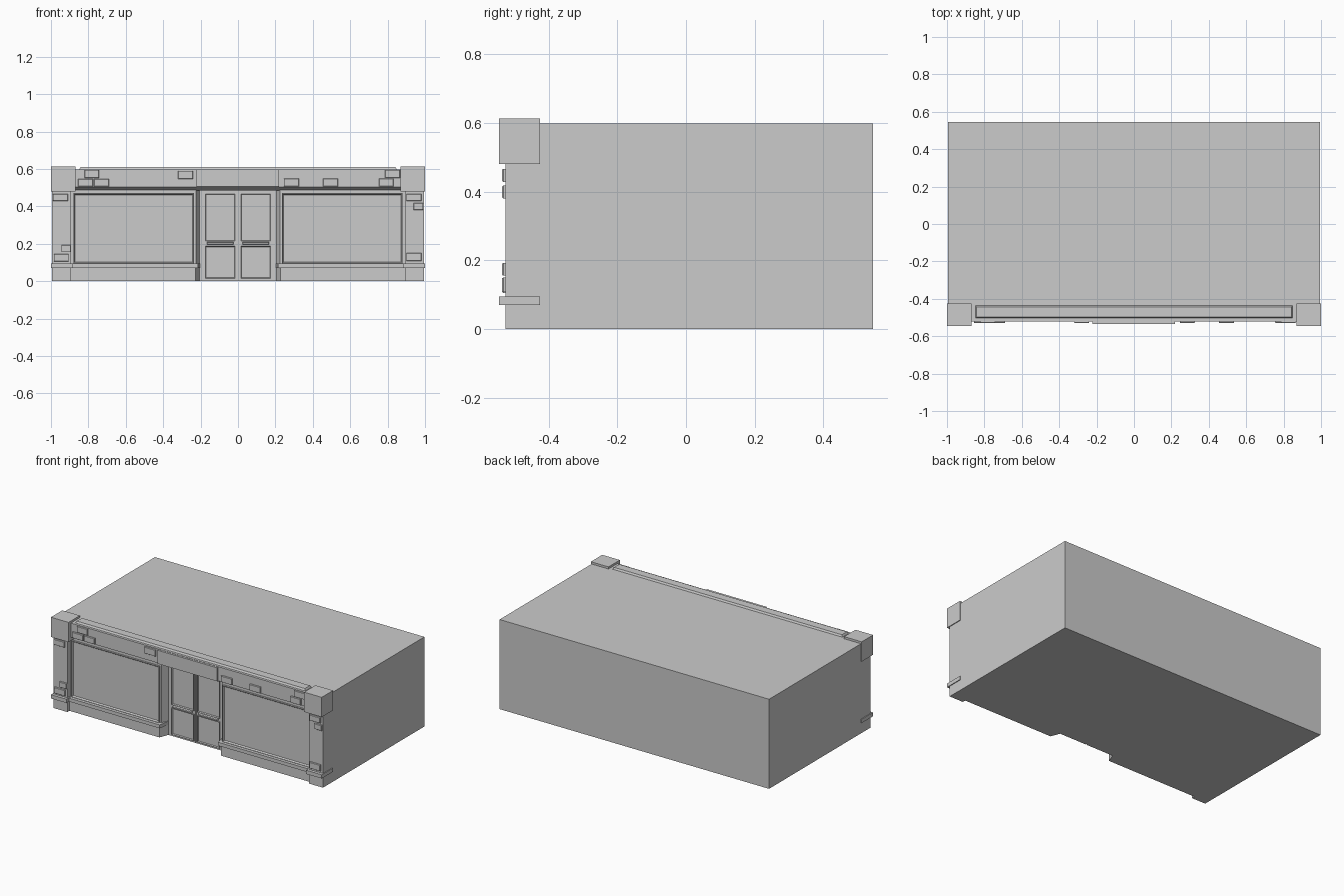
import bpy, bmesh

if "Cube" in bpy.data.objects:
    bpy.data.objects.remove(bpy.data.objects["Cube"])


def finish(name, bm):
    bmesh.ops.recalc_face_normals(bm, faces=bm.faces)
    me = bpy.data.meshes.new(name)
    bm.to_mesh(me)
    bm.free()
    ob = bpy.data.objects.new(name, me)
    bpy.context.collection.objects.link(ob)
    return ob


def box_bm(x0, x1, y0, y1, z0, z1):
    bm = bmesh.new()
    bmesh.ops.create_cube(bm, size=1)
    for v in bm.verts:
        v.co.x = x1 if v.co.x > 0 else x0
        v.co.y = y1 if v.co.y > 0 else y0
        v.co.z = z1 if v.co.z > 0 else z0
    return bm


def box(name, *dims):
    return finish(name, box_bm(*dims))


def panel(name, x0, x1, y0, y1, z0, z1, border, bevel, depth):
    """Box whose front face has a border and a bevelled recess (or raise)."""
    bm = box_bm(x0, x1, y0, y1, z0, z1)
    bm.normal_update()
    face = min(bm.faces, key=lambda f: f.calc_center_median().y)
    if border:
        bmesh.ops.inset_region(bm, faces=[face], thickness=border)
    bmesh.ops.inset_region(bm, faces=[face], thickness=bevel)
    for v in face.verts:
        v.co.y += depth
    return finish(name, bm)


def prism(name, pts, a, b, axis):
    """Extrude a profile: axis 'x' takes (y,z) points, axis 'z' takes (x,y)."""
    bm = bmesh.new()
    f = bm.faces.new([bm.verts.new((a, p, q) if axis == 'x' else (p, q, a))
                      for p, q in pts])
    new = bmesh.ops.extrude_face_region(bm, geom=[f])['geom']
    d = (b - a, 0, 0) if axis == 'x' else (0, 0, b - a)
    bmesh.ops.translate(bm, vec=d, verts=[g for g in new
                        if isinstance(g, bmesh.types.BMVert)])
    return finish(name, bm)


def span(s, a, b):
    return (a, b) if s > 0 else (-b, -a)


# Building core
box("building_body", -0.995, 0.995, -0.435, 0.545, 0, 0.598)

# Fascia with sloped underside, and raised coping strip on the roof edge
prism("fascia", [(-0.43, 0.598), (-0.52, 0.598), (-0.52, 0.503),
                 (-0.48, 0.485), (-0.43, 0.485)], -0.88, 0.88, 'x')
bm = box_bm(-0.85, 0.85, -0.505, -0.435, 0.595, 0.61)
for v in bm.verts:
    if v.co.z > 0.6:
        v.co.x *= 0.99
        v.co.y += 0.008 if v.co.y < -0.47 else -0.008
finish("roof_coping", bm)

# Blank sign board with sloped underside
prism("sign_board", [(-0.5, 0.596), (-0.534, 0.596), (-0.534, 0.506),
                     (-0.49, 0.486)], -0.222, 0.218, 'x')

for s, side in ((-1, "left"), (1, "right")):
    # Corner pillar, cap and ledge block
    box(side + "_pillar", *span(s, 0.893, 0.995), -0.525, -0.425, 0, 0.49)
    box(side + "_pillar_cap", *span(s, 0.87, 1.0), -0.545, -0.425, 0.48, 0.612)
    box(side + "_pillar_ledge", *span(s, 0.885, 1.0), -0.545, -0.425, 0.07, 0.095)
    # Bay wall and kick plate, splayed towards the door
    for part, y, z0, z1, xe in (("_bay_wall", -0.488, 0.09, 0.488, 0.225),
                                ("_kick_plate", -0.503, 0, 0.075, 0.228),
                                ("_window_sill", -0.519, 0.07, 0.093, 0.215)):
        prism(side + part, [(s * 0.9, -0.43), (s * 0.9, y),
                            (s * xe, y), (s * 0.2, -0.43)], z0, z1, 'z')
    # Shop window with bevelled frame
    panel(side + "_window", *span(s, 0.235, 0.88), -0.5, -0.47,
          0.094, 0.47, 0.004, 0.009, 0.009)
    # Door leaf, recessed panels and push bar
    box(side + "_door", *span(s, 0.003, 0.205), -0.442, -0.43, 0, 0.487)
    for z0, z1, nm in ((0.012, 0.19, "lower"), (0.212, 0.47, "upper")):
        panel(f"{side}_door_{nm}_panel", *span(s, 0.013, 0.177), -0.45, -0.43,
              z0, z1, 0.004, 0.005, 0.008)
    panel(side + "_door_push_bar", *span(s, 0.025, 0.165), -0.452, -0.43,
          0.195, 0.21, 0, 0.004, -0.006)

# Exposed bricks: (x0, x1, z0, z1)
fascia_bricks = [(-0.82, -0.743, 0.552, 0.595), (-0.77, -0.69, 0.506, 0.546),
                 (-0.855, -0.775, 0.506, 0.546), (-0.32, -0.24, 0.546, 0.59),
                 (0.245, 0.325, 0.506, 0.548), (0.455, 0.535, 0.506, 0.548),
                 (0.755, 0.832, 0.506, 0.548), (0.787, 0.865, 0.552, 0.595)]
pillar_bricks = [(-0.99, -0.91, 0.428, 0.466), (-0.945, -0.893, 0.155, 0.192),
                 (-0.985, -0.905, 0.105, 0.145), (0.9, 0.98, 0.428, 0.466),
                 (0.938, 0.99, 0.38, 0.417), (0.9, 0.98, 0.108, 0.15)]
for bricks, y in ((fascia_bricks, -0.527), (pillar_bricks, -0.532)):
    for x0, x1, z0, z1 in bricks:
        panel("brick", x0, x1, y, y + 0.02, z0, z1, 0, 0.003, -0.003)
